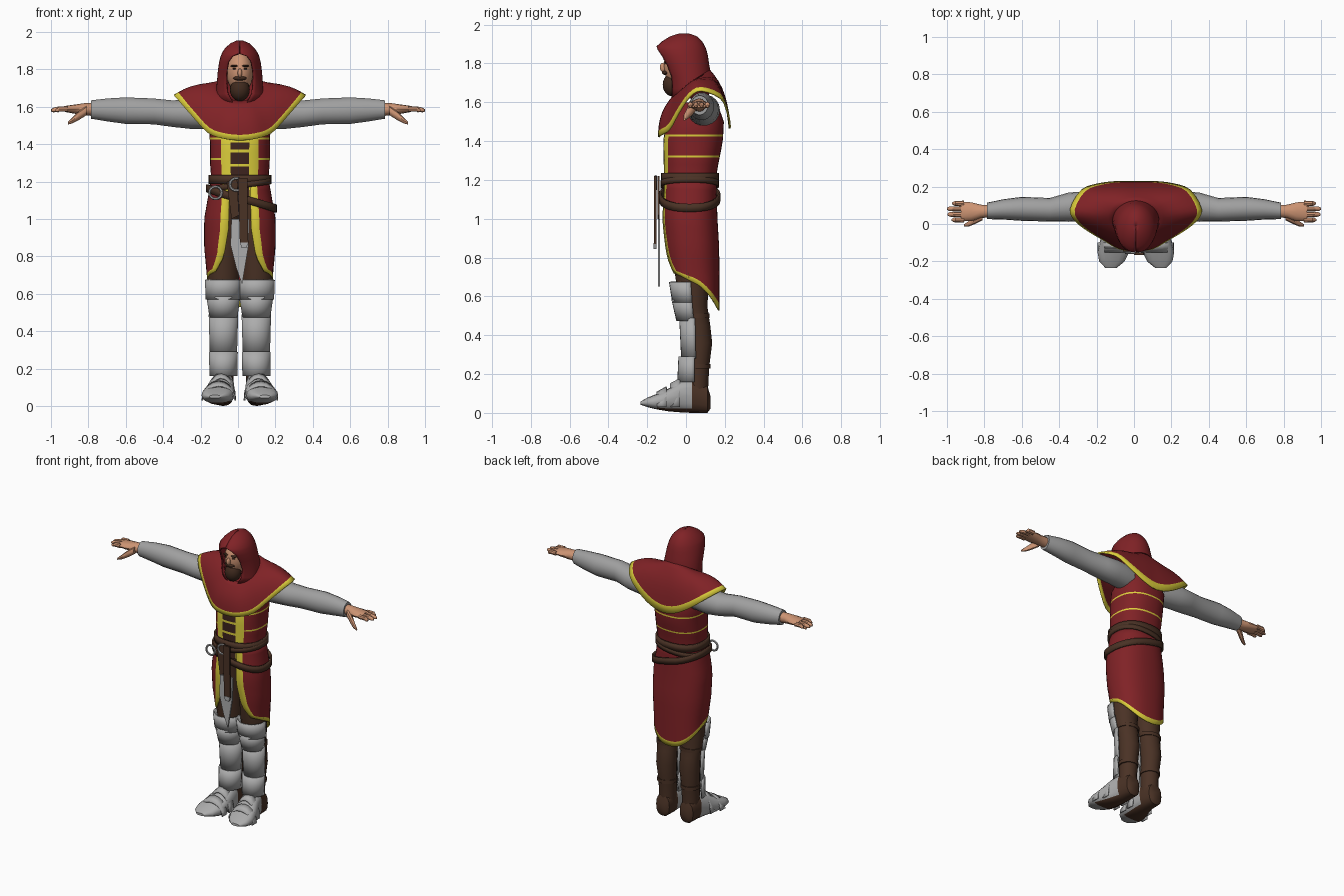
import bpy, bmesh, math
from math import sin, cos, pi, asin, radians
from mathutils import Vector as V

if "Cube" in bpy.data.objects:
    bpy.data.objects.remove(bpy.data.objects["Cube"])


def material(name, r, g, b):
    m = bpy.data.materials.new(name)
    m.diffuse_color = [(c / 255 / 12.92 if c < 11 else ((c / 255 + .055) / 1.055) ** 2.4) for c in (r, g, b)] + [1]
    m.use_nodes = True
    m.node_tree.nodes["Principled BSDF"].inputs["Base Color"].default_value = m.diffuse_color
    return m


RED = material("red_cloth", 128, 34, 38)
YELLOW = material("yellow_trim", 222, 208, 60)
GREY = material("grey_sleeve", 160, 160, 160)
STEEL = material("steel", 172, 172, 172)
BROWN = material("brown_leather", 74, 50, 37)
DARK = material("dark_brown_cloth", 62, 36, 30)
SKIN = material("skin", 205, 148, 115)
HAIR = material("dark_hair", 64, 42, 30)


def lerp_table(table, t):
    """Linear lookup in rows sorted by falling first value."""
    if t >= table[0][0]:
        return table[0][1:]
    for a, b in zip(table, table[1:]):
        if t >= b[0]:
            f = (t - a[0]) / (b[0] - a[0])
            return [p + (q - p) * f for p, q in zip(a[1:], b[1:])]
    return table[-1][1:]


def loft(name, rings, mats, rule=None, closed=True, caps=True, mirror=False, thick=0):
    """Skin a list of point rings; rule(i, j, centre) picks the material."""
    bm = bmesh.new()
    rows = [[bm.verts.new(p) for p in r] for r in rings]
    n = len(rows[0])
    for i in range(len(rows) - 1):
        for j in range(n if closed else n - 1):
            k = (j + 1) % n
            f = bm.faces.new((rows[i][j], rows[i][k], rows[i + 1][k], rows[i + 1][j]))
            f.material_index = rule(i, j, f.calc_center_median()) if rule else 0
    if caps and closed:
        for i, r in ((0, rows[0]), (len(rows) - 2, rows[-1])):
            f = bm.faces.new(r)
            f.material_index = rule(i, 0, f.calc_center_median()) if rule else 0
    bmesh.ops.remove_doubles(bm, verts=bm.verts, dist=1e-5)
    bmesh.ops.recalc_face_normals(bm, faces=bm.faces)
    me = bpy.data.meshes.new(name)
    bm.to_mesh(me)
    bm.free()
    ob = bpy.data.objects.new(name, me)
    bpy.context.collection.objects.link(ob)
    for m in mats:
        me.materials.append(m)
    if mirror:
        ob.modifiers.new("mirror", 'MIRROR').use_mirror_merge = False
    if thick:
        s = ob.modifiers.new("thickness", 'SOLIDIFY')
        s.thickness, s.offset = thick, 0
    return ob


def spread(a, b, n):
    return [a + (b - a) * i / n for i in range(n + 1)]


def power(v, p):
    return math.copysign(abs(v) ** p, v)


def flat_ring(z, cx, rx, yf, yb, angles, p=1):
    """Horizontal ring; angle 0 faces front."""
    c, r = (yf + yb) / 2, (yb - yf) / 2
    return [V((cx + rx * power(sin(a), p), c - r * power(cos(a), p), z)) for a in angles]


def tube(name, rows, mat, n=8, **kw):
    """Rows of x, y, z, y radius, z radius along x."""
    rings = [[V((x, y + ry * cos(a), z + rz * sin(a))) for a in spread(0, 2 * pi, n)[:-1]]
             for x, y, z, ry, rz in rows]
    return loft(name, rings, [mat], **kw)


def ball(name, loc, size, mat):
    rings = [flat_ring(loc[2] + size[2] * cos(t), loc[0], size[0] * sin(t) + 1e-7, loc[1] - size[1] * sin(t),
                       loc[1] + size[1] * sin(t), spread(0, 2 * pi, 20)[:-1]) for t in spread(0, pi, 12)]
    return loft(name, rings, [mat], caps=False)


def plate(name, pts, y, mat, t=.012):
    """Front-facing plate from x, z outline."""
    return loft(name, [[V((x, y + d, z)) for x, z in pts] for d in (0, t)], [mat])


FULL = spread(0, 2 * pi, 28)[:-1]

# tunic: body outline as z, half width, front, back
BODY = [(1.6, .13, -.03, .16), (1.5, .165, -.10, .195), (1.4, .16, -.118, .19), (1.3, .16, -.115, .17),
        (1.2, .152, -.113, .152), (1.0, .187, -.122, .158), (.85, .187, -.11, .167), (.7, .173, -.09, .168),
        (.5, .165, -.08, .168)]
half = [0, .13, .258, .43, .613] + spread(.613, pi, 14)[1:]
cols = half + [2 * pi - a for a in half[-2:0:-1]]
levels = [1.6, 1.5, 1.435, 1.425, 1.41, 1.37, 1.355, 1.325, 1.315, 1.295, 1.28, 1.2, 1.12]


def tunic_rule(i, j, c):
    k = min(j, len(cols) - 1 - j)
    if c.z > 1.44:
        return 0
    if k < 2:
        return 1 if i in (3, 5, 9) else 2
    return 1 if k < 4 or i in (2, 7) else 0


loft("tunic", [flat_ring(z, 0, *lerp_table(BODY, z), cols, .85) for z in levels], [RED, YELLOW, DARK], tunic_rule)

# skirt, open at the front with a slanted hem
GAP = [(1.2, .055), (.95, .06), (.8, .085), (.7, .14)]
phis = [0, .09] + spread(.09, 1, 18)[1:]
side = []
for t in spread(0, .95, 11) + [1]:
    row = []
    for ph in phis:
        rx, yf, yb = lerp_table(BODY, .65)
        y = (yf + yb) / 2 - (yb - yf) / 2 * cos(.6 + (pi - .6) * ph)
        z = 1.2 + (.68 - .6 * y - 1.8 * max(0, y) ** 2 - 1.2) * t
        rx, yf, yb = lerp_table(BODY, z)
        a = asin((lerp_table(GAP, z)[0] / rx) ** (1 / .85))
        row.append(flat_ring(z, 0, rx, yf, yb, [a + (pi - a) * ph], .85)[0])
    side.append(row + [V((-p.x, p.y, p.z)) for p in row[-2::-1]])
last = len(side[0]) - 2
loft("skirt", side, [RED, YELLOW], lambda i, j, c: int(j in (0, last) or i == 11), closed=False, thick=.008)

# shoulder cape: hem points from front to back
HEM = [(0, -.14, 1.42), (.09, -.13, 1.43), (.17, -.085, 1.46), (.255, -.035, 1.55), (.325, .02, 1.63),
       (.35, .08, 1.66), (.29, .18, 1.62), (.2, .213, 1.55), (.1, .225, 1.49), (0, .225, 1.465)]
hem = [V(p) for p in HEM]
fine = []
for i in range(len(hem) - 1):
    a, b = hem[i], hem[i + 1]
    flip = V((-1, 1, 1))
    p = hem[i - 1] if i else hem[1] * flip
    q = hem[i + 2] if i + 2 < len(hem) else hem[-2] * flip
    for f in (0, 1 / 3, 2 / 3):
        fine.append(.5 * (2 * a + (b - p) * f + (2 * p - 5 * a + 4 * b - q) * f * f
                          + (3 * a - p - 3 * b + q) * f ** 3))
fine.append(hem[-1])
rings = []
for t in (0, .15, .3, .45, .6, .75, .88, 1):
    row = []
    for k, h in enumerate(fine):
        th = pi * k / (len(fine) - 1)
        neck = V((.108 * sin(th), .025 - .09 * cos(th), 1.70 - .07 * cos(th)))
        out = V((sin(th) * .01, -cos(th) * .02, .022 * (1 - .5 * cos(th)))) * sin(pi * t)
        row.append(neck.lerp(h, t) + out)
    rings.append(row + [V((-p.x, p.y, p.z)) for p in row[-2:0:-1]])
loft("cape", rings, [RED, YELLOW], lambda i, j, c: int(i == 6), caps=False, thick=.01)

# hood: z, half width, front, back, half opening angle
HOOD = [(1.62, .118, -.075, .11, .3), (1.67, .122, -.082, .12, .55), (1.73, .118, -.092, .127, .64),
        (1.79, .113, -.118, .115, .66), (1.84, .106, -.143, .108, .6), (1.87, .098, -.152, .1, .4),
        (1.885, .092, -.148, .094, .01), (1.91, .075, -.12, .08, .01), (1.935, .048, -.08, .055, .01),
        (1.948, .018, -.04, .02, .01), (1.95, .001, -.012, -.01, .01)]
loft("hood", [flat_ring(z, 0, rx, f, b, spread(a, 2 * pi - a, 32)) for z, rx, f, b, a in HOOD],
     [RED], closed=False, thick=.01)

# head with nose, beard, moustache, brows and eyes
ball("head", (0, -.02, 1.785), (.072, .095, .115), SKIN)
ball("beard", (0, -.068, 1.69), (.053, .052, .06), HAIR)
ball("moustache", (0, -.104, 1.752), (.036, .02, .012), HAIR)
ball("nose", (0, -.117, 1.78), (.012, .018, .024), SKIN)
for s in (-1, 1):
    ball("brow", (s * .03, -.103, 1.818), (.02, .012, .006), HAIR)
    ball("eye", (s * .029, -.104, 1.803), (.01, .007, .005), HAIR)


# belts
def belt(name, z0, slope, h, off):
    edge = []
    for dz in (-h, h):
        row = []
        for a in FULL:
            z = z0 + slope * sin(a) * .18
            rx, yf, yb = lerp_table(BODY, z)
            p = flat_ring(z + dz, 0, rx + off, yf - off, yb + off, [a], .85)[0]
            row.append(p)
        edge.append(row)
    loft(name, edge, [BROWN], caps=False, thick=.012)


belt("waist_belt", 1.212, 0, .024, .01)
belt("hip_belt", 1.11, -.3, .021, .016)
belt("upper_belt", 1.18, .12, .015, .012)

# buckles, hanging straps and pointed blade
for x, z in ((-.02, 1.185), (-.13, 1.14)):
    bpy.ops.mesh.primitive_torus_add(major_radius=.033, minor_radius=.007, major_segments=16, minor_segments=6,
                                     location=(x, -.155 if x > -.1 else -.125, z), rotation=(pi / 2, 0, 0))
    bpy.context.object.name = "buckle"
    bpy.context.object.data.materials.append(STEEL)
plate("short_strap", [(-.07, 1.2), (-.015, 1.22), (-.005, 1.02), (-.045, 1.0)], -.148, BROWN)
plate("long_strap", [(-.01, 1.22), (.04, 1.22), (.045, .87), (.0, .87)], -.165, BROWN)
plate("strap_tip", [(0, .875), (.045, .875), (.035, .845), (.01, .845)], -.167, STEEL, .016)
plate("blade", [(-.045, 1.0), (.05, 1.0), (.045, .85), (.012, .65), (-.02, .74), (-.05, .86)], -.145, STEEL)

# legs, brown all round
LEG = [(1.1, .085, .085, -.08, .11), (.7, .09, .088, -.055, .12), (.55, .09, .075, -.03, .11),
       (.45, .088, .066, .0, .125), (.36, .088, .066, .005, .135), (.24, .087, .057, .0, .12),
       (.15, .087, .055, .0, .115), (.06, .087, .052, .0, .112)]
loft("leg", [flat_ring(*r, FULL[::2]) for r in LEG], [BROWN], mirror=True)
for z, w, b in ((.5, .075, .122), (.24, .064, .125)):
    loft("leg_strap", [flat_ring(z + d, .088, w, 0, b, FULL[::2]) for d in (.012, -.012)], [BROWN], mirror=True)

# front armour plates: top and bottom z, half width, front
for name, zt, wt, ft, zb, wb, fb in (
        ("thigh_plate", .675, .094, -.083, .57, .09, -.066), ("knee_plate", .585, .086, -.07, .475, .07, -.045),
        ("shin_plate", .49, .074, -.03, .28, .068, -.02), ("ankle_plate", .29, .072, -.034, .16, .07, -.04)):
    loft(name, [flat_ring(zt + (zb - zt) * t, .088, wt + (wb - wt) * t, ft + (fb - ft) * t, .1,
                          spread(-1.75, 1.75, 14)) for t in (0, .5, 1)],
         [STEEL], closed=False, mirror=True, thick=.01)

# boots: y, centre x, half width, bottom, top
FOOT = [(.125, .09, .03, .02, .09), (.11, .09, .05, .0, .14), (.03, .09, .06, .0, .18), (-.03, .098, .07, .003, .165),
        (-.09, .11, .082, .008, .125), (-.15, .12, .085, .018, .098), (-.2, .128, .068, .03, .078),
        (-.235, .133, .03, .042, .058)]
loft("boot", [[V((cx + w * power(cos(a), .75), y, (b + t) / 2 + (t - b) / 2 * power(sin(a), .8)))
               for a in spread(0, 2 * pi, 16)[:-1]] for y, cx, w, b, t in FOOT],
     [STEEL, BROWN], lambda i, j, c: int(c.y > .03 or c.z < .022), mirror=True)
for k, (y, cx, w, t) in enumerate(((-.03, .1, .076, .168), (-.1, .113, .088, .125))):
    loft("boot_plate", [[V((cx + w * cos(a), y - d, .03 + (t - d * .55 - .022) * sin(a)))
                         for a in spread(0, pi, 10)] for d in (0, .05)],
         [STEEL], closed=False, mirror=True, thick=.008)

# sleeves and hands
tube("sleeve", [(.12, .08, 1.56, .075, .08), (.25, .095, 1.56, .08, .08), (.35, .09, 1.563, .078, .072),
                (.45, .076, 1.575, .063, .07), (.6, .081, 1.579, .064, .072), (.7, .078, 1.583, .054, .062),
                (.785, .07, 1.585, .044, .05)], GREY, 18, mirror=True)
tube("palm", [(.76, .07, 1.585, .032, .036), (.82, .067, 1.587, .036, .032), (.87, .066, 1.587, .05, .025),
              (.925, .066, 1.588, .052, .016)], SKIN, 12, mirror=True)
for y, tip in ((.022, .975), (.051, .998), (.081, 1.0), (.11, .972)):
    tube("finger", [(.91, y, 1.588, .0145, .015), (.955, y, 1.588, .0135, .014), (tip - .012, y, 1.582, .012, .012),
                    (tip, y, 1.58, .005, .006)], SKIN, mirror=True)
tube("thumb", [(.81, .04, 1.58, .02, .025), (.85, .02, 1.553, .02, .024), (.885, .0, 1.527, .014, .016),
               (.91, -.008, 1.512, .006, .007)], SKIN, mirror=True)

# smooth shading; the body stands slightly off the arm centre
for ob in bpy.data.objects:
    ob.select_set(True)
    bpy.context.view_layer.objects.active = ob
    if ob.name.split(".")[0] not in ("sleeve", "palm", "finger", "thumb"):
        ob.location.x += .01
bpy.ops.object.shade_smooth_by_angle(angle=radians(40))
